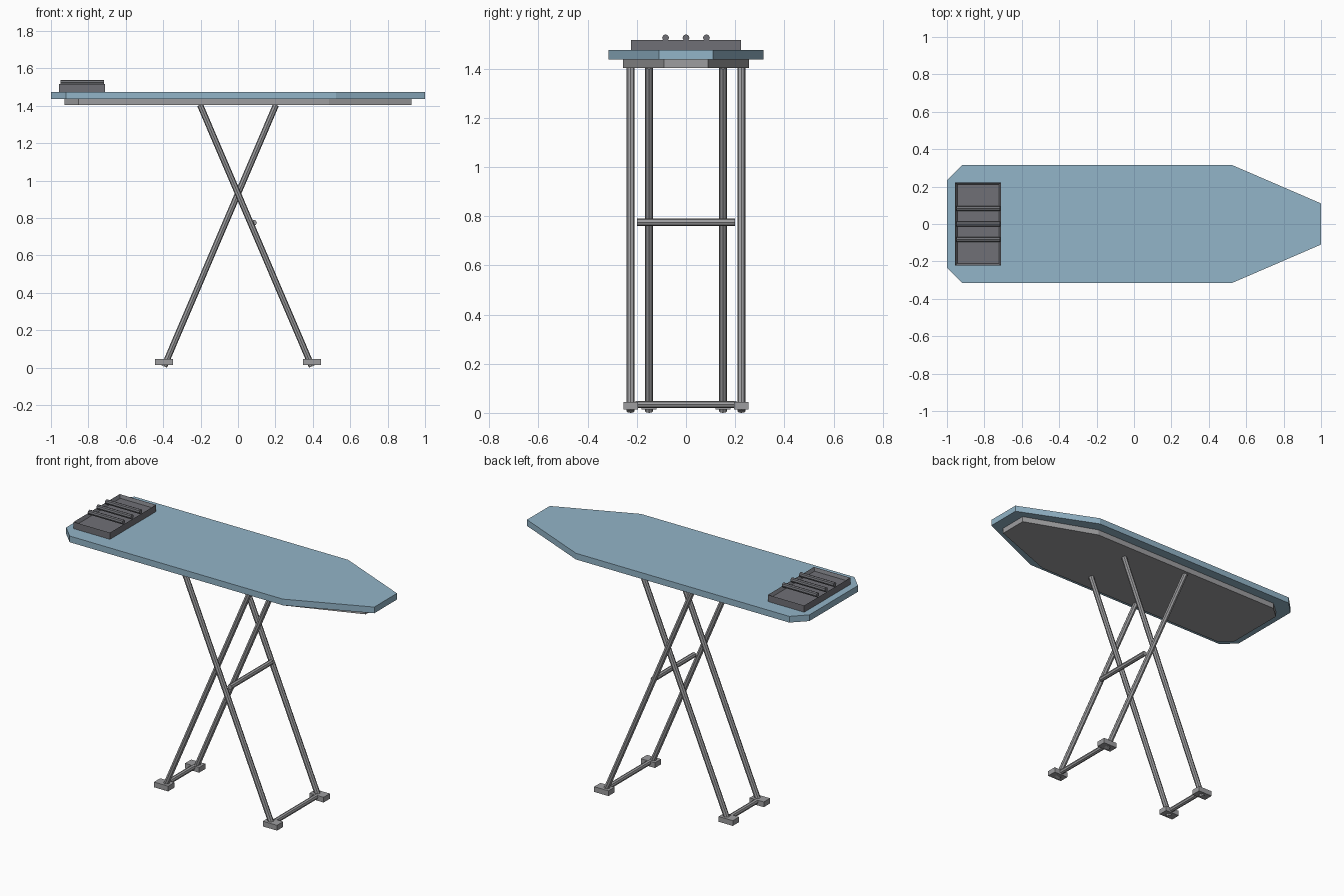
import bpy, bmesh, math
from mathutils import Vector

if "Cube" in bpy.data.objects:
    bpy.data.objects.remove(bpy.data.objects["Cube"])


def material(name, rgb):
    m = bpy.data.materials.new(name)
    m.diffuse_color = (*rgb, 1)
    m.use_nodes = True
    m.node_tree.nodes["Principled BSDF"].inputs["Base Color"].default_value = m.diffuse_color
    return m


BLUE = material("blue cloth", (0.29, 0.46, 0.58))
GREY = material("grey metal", (0.34, 0.34, 0.35))
DARK = material("dark grey rest", (0.16, 0.163, 0.18))


def finish(name, bm, mat):
    bmesh.ops.recalc_face_normals(bm, faces=bm.faces)
    me = bpy.data.meshes.new(name)
    bm.to_mesh(me)
    bm.free()
    me.materials.append(mat)
    ob = bpy.data.objects.new(name, me)
    bpy.context.collection.objects.link(ob)
    return ob


def slab(name, half_outline, sx, sy, z0, z1, mat):
    """Extrude an outline mirrored across y = 0."""
    pts = half_outline + [(x, -y) for x, y in reversed(half_outline)]
    bm = bmesh.new()
    f = bm.faces.new([bm.verts.new((x * sx, y * sy, z0)) for x, y in pts])
    r = bmesh.ops.extrude_face_region(bm, geom=[f])
    for v in r["geom"]:
        if isinstance(v, bmesh.types.BMVert):
            v.co.z = z1
    return finish(name, bm, mat)


def box(lo, hi):
    bm = bmesh.new()
    bmesh.ops.create_cube(bm, size=1)
    for v in bm.verts:
        v.co = Vector([(a + b) / 2 + c * (b - a) for a, b, c in zip(lo, hi, v.co)])
    return bm


def rod(name, a, b, r, mat, sides=8):
    a, b = Vector(a), Vector(b)
    bm = bmesh.new()
    bmesh.ops.create_cone(bm, cap_ends=True, segments=sides, radius1=r, radius2=r,
                          depth=(b - a).length)
    rot = (b - a).to_track_quat('Z', 'Y').to_matrix().to_4x4()
    rot.translation = (a + b) / 2
    bm.transform(rot)
    return finish(name, bm, mat)


# Board and the smaller tray beneath it
outline = [(-1, 0.235), (-0.92, 0.315), (0.525, 0.315), (1, 0.11)]
slab("board", outline, 1, 1, 1.437, 1.475, BLUE)
slab("board_underside", outline, 0.927, 0.81, 1.403, 1.437, GREY)

# Crossed legs: outer frame has its feet at +x, inner frame at -x
for label, s, y in (("outer", 1, 0.225), ("inner", -1, 0.15)):
    for side, t in (("front", -1), ("back", 1)):
        rod(f"{label}_{side}_leg", (s * 0.395, t * y, 0.0065), (-s * 0.203, t * y, 1.405), 0.0165, GREY)
        finish(f"{label}_{side}_foot",
               box((s * 0.395 - 0.048, t * y - 0.03, 0.013), (s * 0.395 + 0.048, t * y + 0.03, 0.045)), GREY)
    rod(f"{label}_foot_bar", (s * 0.39, -y + 0.02, 0.034), (s * 0.39, y - 0.02, 0.034), 0.015, GREY)

# Brace across the outer legs
rod("brace", (0.085, -0.2, 0.775), (0.085, 0.2, 0.775), 0.0155, GREY)

# Iron rest: recessed tray with three bars
bm = box((-0.957, -0.223, 1.475), (-0.711, 0.223, 1.516))
bm.faces.ensure_lookup_table()
top = max(bm.faces, key=lambda f: f.calc_center_median().z)
bmesh.ops.inset_region(bm, faces=[top], thickness=0.017)
for v in top.verts:
    v.co.z -= 0.018
finish("iron_rest", bm, DARK)
for i in (-1, 0, 1):
    rod(f"rest_bar_{i + 2}", (-0.95, i * 0.083, 1.525), (-0.717, i * 0.083, 1.525), 0.014, DARK)
